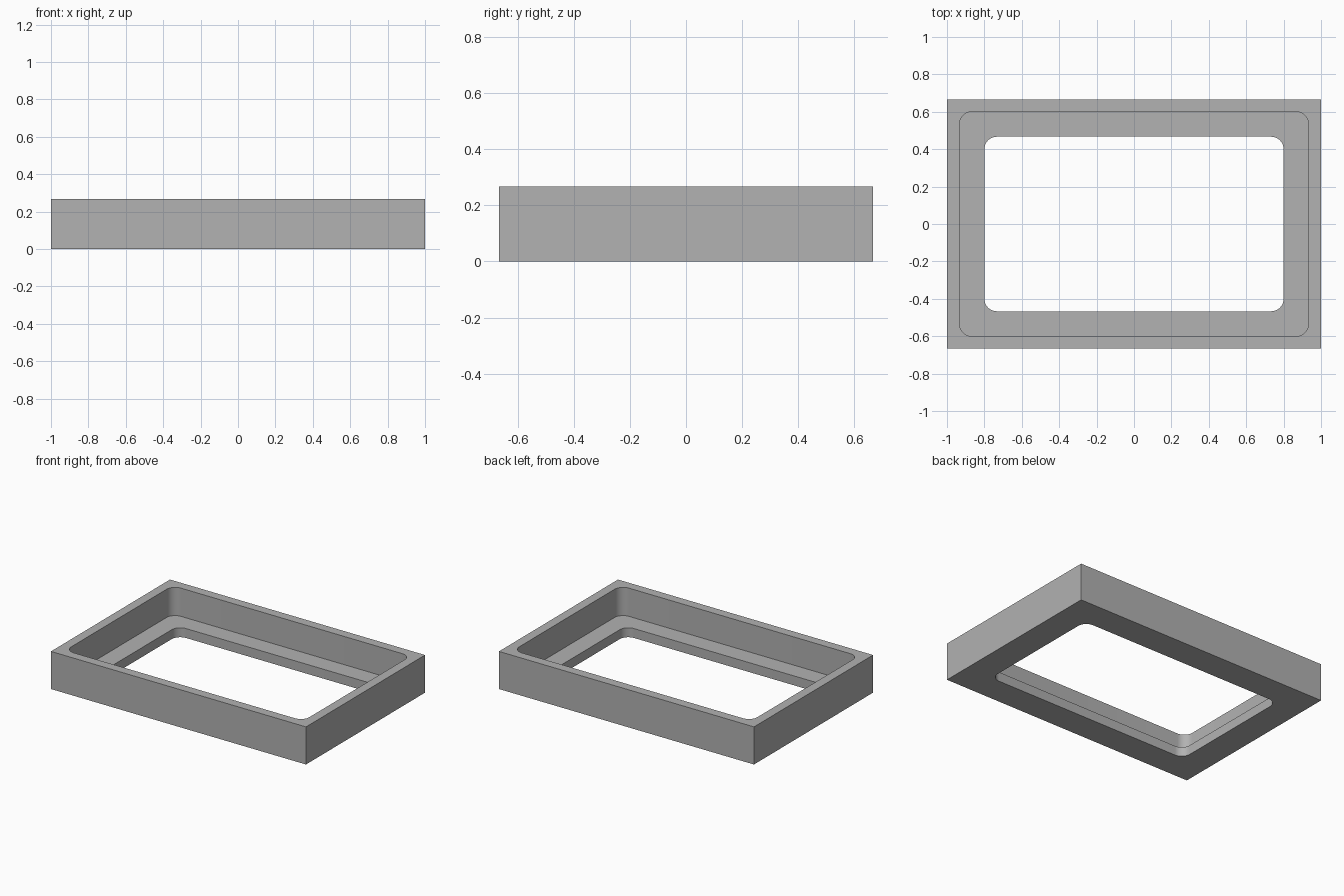
import bpy
import bmesh
from math import cos, sin, pi, radians

cube = bpy.data.objects.get("Cube")
if cube:
    bpy.data.objects.remove(cube, do_unlink=True)

# Main dimensions
HALF_X, HALF_Y, HEIGHT = 1.0, 0.6667, 0.2667
WALL, LIP, LEDGE_Z, RADIUS = 0.0667, 0.2, 0.0667, 0.0667
STEPS = 10

grey = bpy.data.materials.new("plain_grey")
grey.use_nodes = True
grey.diffuse_color = (0.445, 0.445, 0.445, 1)
grey.node_tree.nodes["Principled BSDF"].inputs["Base Color"].default_value = grey.diffuse_color


def rounded_loop(bm, inset, radius, z):
    """Rectangle outline with rounded corners, counterclockwise."""
    cx, cy = HALF_X - inset - radius, HALF_Y - inset - radius
    verts = []
    for i, (sx, sy) in enumerate([(1, 1), (-1, 1), (-1, -1), (1, -1)]):
        for k in range(STEPS + 1):
            a = pi / 2 * (i + k / STEPS)
            verts.append(bm.verts.new((sx * cx + radius * cos(a), sy * cy + radius * sin(a), z)))
    return verts


# Frame section: outer wall, rim, cavity wall, ledge, opening wall, underside
section = [
    (0, 0, 0),
    (0, 0, HEIGHT),
    (WALL, RADIUS, HEIGHT),
    (WALL, RADIUS, LEDGE_Z),
    (LIP, RADIUS, LEDGE_Z),
    (LIP, RADIUS, 0),
]
bm = bmesh.new()
loops = [rounded_loop(bm, *point) for point in section]
for i, low in enumerate(loops):
    high = loops[(i + 1) % len(loops)]
    for j in range(len(low)):
        n = (j + 1) % len(low)
        bm.faces.new((low[j], low[n], high[n], high[j]))

# Square outer corners merge to single points
bmesh.ops.remove_doubles(bm, verts=bm.verts[:], dist=0.0001)
bmesh.ops.recalc_face_normals(bm, faces=bm.faces[:])

mesh = bpy.data.meshes.new("stepped_frame")
bm.to_mesh(mesh)
bm.free()
mesh.materials.append(grey)
frame = bpy.data.objects.new("stepped_frame", mesh)
bpy.context.collection.objects.link(frame)

# Smooth rounded corners, sharp rims
bpy.ops.object.select_all(action="DESELECT")
frame.select_set(True)
bpy.context.view_layer.objects.active = frame
bpy.ops.object.shade_smooth_by_angle(angle=radians(30))
